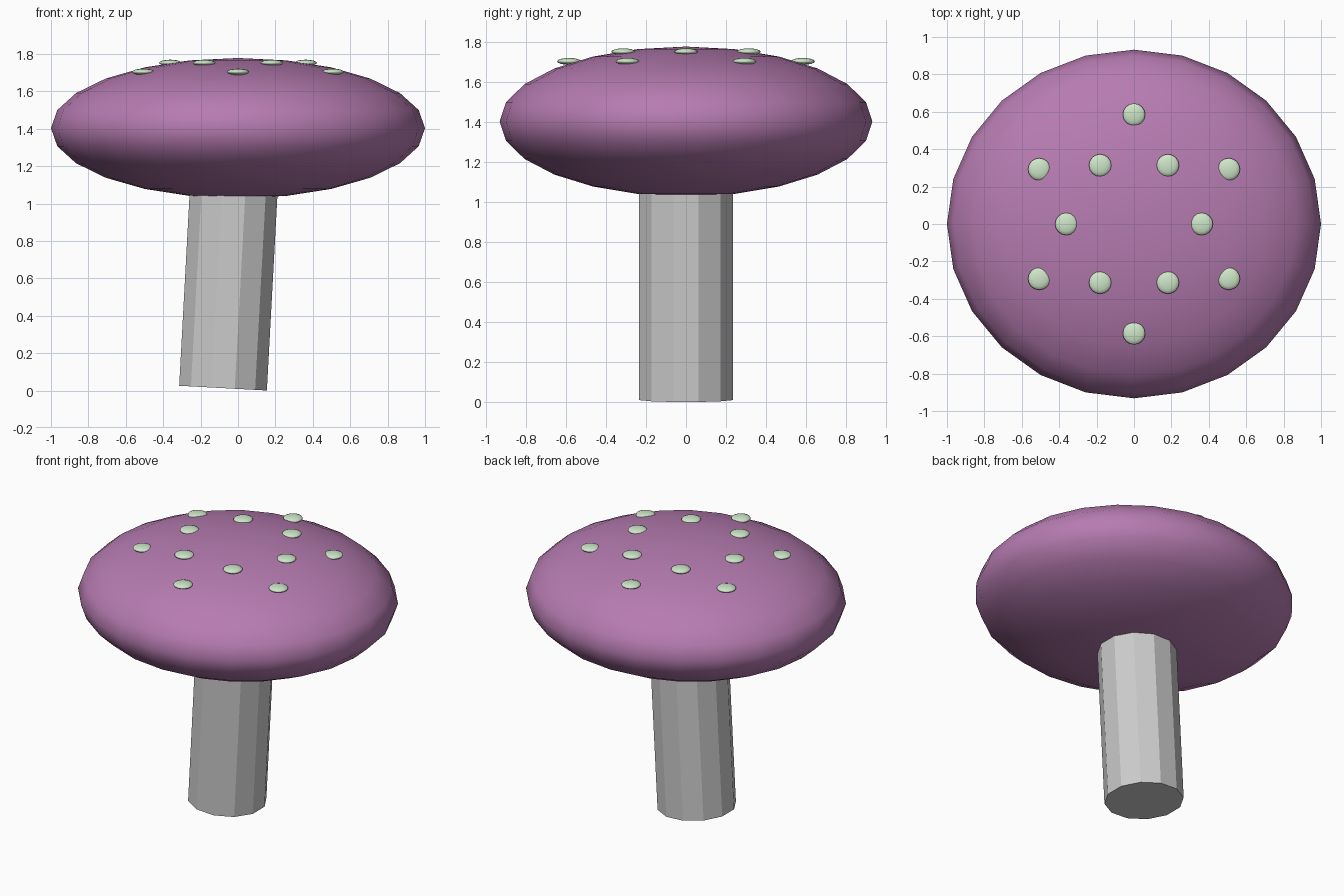
import bpy
from math import radians, sin, cos, pi

if "Cube" in bpy.data.objects:
    bpy.data.objects.remove(bpy.data.objects["Cube"])


def material(name, rgb):
    m = bpy.data.materials.new(name)
    m.diffuse_color = (*rgb, 1)
    m.use_nodes = True
    m.node_tree.nodes["Principled BSDF"].inputs["Base Color"].default_value = m.diffuse_color
    return m


def ellipsoid(name, loc, scale, segments, rings, mat):
    bpy.ops.mesh.primitive_uv_sphere_add(segments=segments, ring_count=rings,
                                         radius=1, location=loc)
    ob = bpy.context.object
    ob.name = name
    ob.scale = scale
    bpy.ops.object.transform_apply(location=False, rotation=False, scale=True)
    bpy.ops.object.shade_smooth()
    ob.data.materials.append(mat)
    return ob


purple = material("cap_purple", (0.47, 0.20, 0.44))
green = material("spot_green", (0.62, 0.80, 0.58))

# Cap: flattened sphere
ellipsoid("cap", (0, 0, 1.403), (1, 0.932, 0.375), 24, 12, purple)

# Stem: 12-sided, leaning slightly, its top hidden in the cap
lean, length = radians(3.1), 1.2
base_x, base_z = -0.08, 0.013
bpy.ops.mesh.primitive_cylinder_add(vertices=12, radius=0.243, depth=length)
stem = bpy.context.object
stem.name = "stem"
for v in stem.data.vertices:
    x, y = v.co.x, v.co.y
    v.co.x = x * cos(pi / 12) - y * sin(pi / 12)
    v.co.y = x * sin(pi / 12) + y * cos(pi / 12)
stem.rotation_euler = (0, lean, 0)
stem.location = (base_x + sin(lean) * length / 2, 0,
                 base_z + cos(lean) * length / 2)

# Spots: two staggered rings of six
for ring, radius, z, start in (("inner", 0.362, 1.752, 0),
                               ("outer", 0.585, 1.704, pi / 6)):
    for i in range(6):
        a = start + i * pi / 3
        ellipsoid(f"{ring}_spot_{i + 1}",
                  (radius * cos(a), radius * sin(a), z),
                  (0.06, 0.06, 0.017), 16, 8, green)
